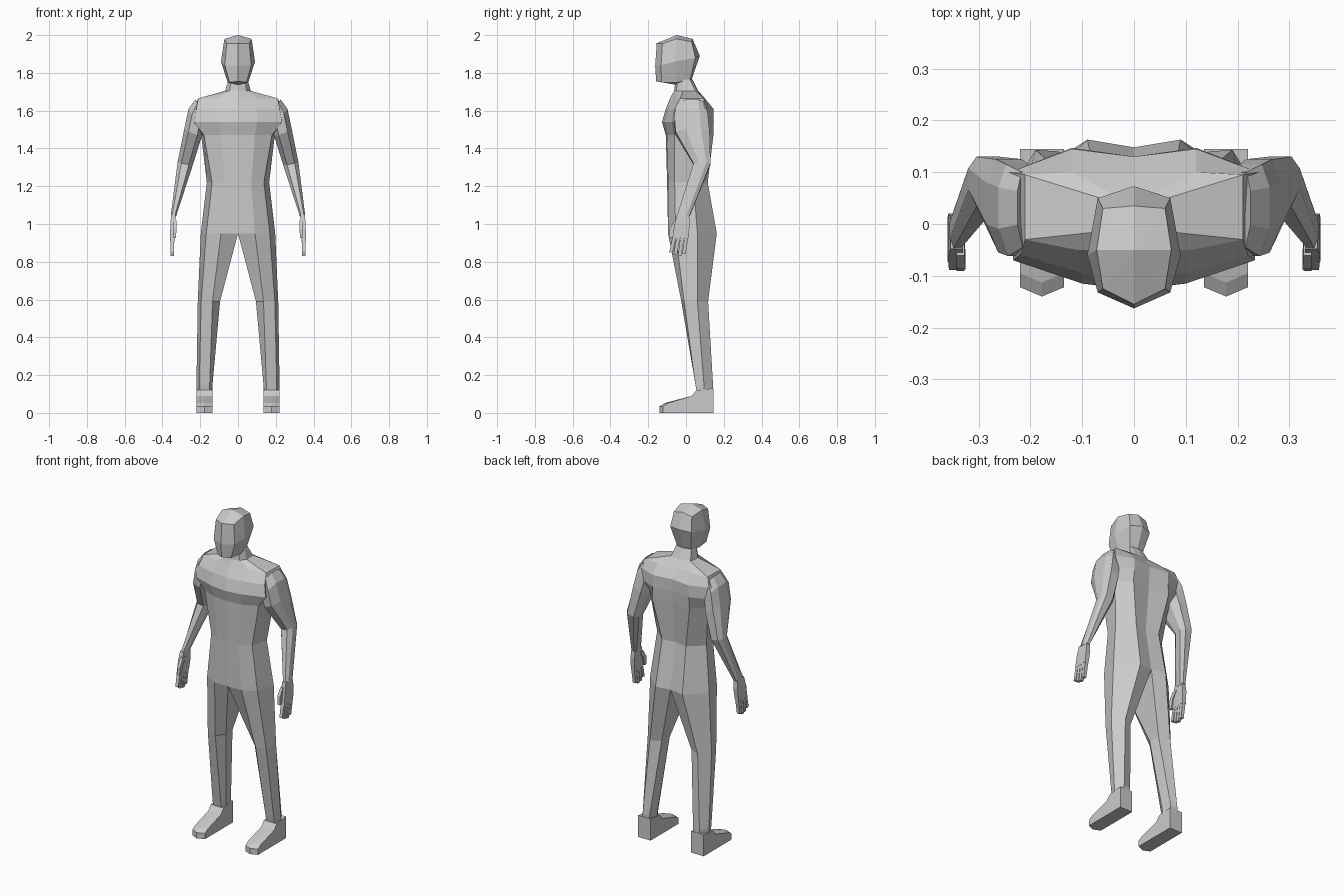
import bpy, bmesh


def loft(name, rings, start=None, end=None, caps=(True, True), mirror=False):
    """Skin closed rings of 3D points; ends are a cap, a tip point or open."""
    bm = bmesh.new()
    vr = [[bm.verts.new(p) for p in r] for r in rings]
    n = len(vr[0])
    for a, b in zip(vr, vr[1:]):
        for i in range(n):
            j = (i + 1) % n
            bm.faces.new((a[i], a[j], b[j], b[i]))
    for ring, tip, cap in ((vr[0], start, caps[0]), (vr[-1], end, caps[1])):
        if tip:
            t = bm.verts.new(tip)
            for i in range(n):
                bm.faces.new((ring[i], ring[(i + 1) % n], t))
        elif cap:
            bm.faces.new(ring)
    bmesh.ops.recalc_face_normals(bm, faces=bm.faces)
    me = bpy.data.meshes.new(name)
    bm.to_mesh(me)
    bm.free()
    ob = bpy.data.objects.new(name, me)
    bpy.context.collection.objects.link(ob)
    if mirror:
        ob.modifiers.new("mirror", 'MIRROR')
    return ob


def whole(half):
    """Complete a half ring running from front centre to back centre."""
    return half + [(-x, y, z) for x, y, z in half[-2:0:-1]]


def at(z, pts):
    return [(x, y, z) for x, y in pts]


def box_ring(x, y, z, rx, ry):
    return [(x - rx, y - ry, z), (x + rx, y - ry, z),
            (x + rx, y + ry, z), (x - rx, y + ry, z)]


def limb_ring(x0, x1, y0, y1, z0, z1):
    """Eight-sided ring, tilted from z0 at the inside to z1 at the outside."""
    pts = [(-1, -.4), (-.5, -1), (.5, -1), (1, -.4),
           (1, .5), (.6, 1), (-.5, 1), (-1, .5)]
    return [((x0 + x1) / 2 + u * (x1 - x0) / 2,
             (y0 + y1) / 2 + v * (y1 - y0) / 2,
             (z0 + z1) / 2 + u * (z1 - z0) / 2) for u, v in pts]


# Torso and neck
hip = at(.95, [(0, -.095), (.09, -.095), (.168, -.055),
               (.197, .06), (.09, .163), (0, .148)])
torso = [
    hip,
    at(1.22, [(0, -.10), (.07, -.095), (.137, -.06), (.165, .04), (.08, .115), (0, .10)]),
    at(1.47, [(0, -.107), (.09, -.10), (.18, -.06), (.195, .07), (.125, .145), (0, .125)]),
    at(1.54, [(0, -.127), (.10, -.115), (.233, -.07), (.24, .10), (.12, .147), (0, .13)]),
    at(1.61, [(0, -.107), (.10, -.095), (.22, -.06), (.24, .10), (.12, .145), (0, .13)]),
    at(1.665, [(0, -.085), (.11, -.05), (.21, -.03), (.21, .095), (.12, .10), (0, .097)]),
    at(1.705, [(0, -.063), (.045, -.05), (.068, -.015), (.065, .05), (.045, .06), (0, .065)]),
    at(1.765, [(0, -.055), (.035, -.045), (.05, -.015), (.05, .02), (.035, .03), (0, .035)]),
]
loft("torso", [whole(r) for r in torso], caps=(False, True))

# Head
head = [
    [(0, -.158, 1.755), (.045, -.13, 1.75), (.055, -.05, 1.75), (.045, .02, 1.76), (0, .03, 1.765)],
    [(0, -.163, 1.835), (.07, -.132, 1.84), (.09, -.06, 1.86), (.07, .05, 1.88), (0, .073, 1.89)],
    [(0, -.155, 1.957), (.06, -.125, 1.955), (.072, -.05, 1.98), (.06, .03, 1.965), (0, .035, 1.98)],
]
loft("head", [whole(r) for r in head], start=(0, -.04, 1.735), end=(0, -.05, 2.0))

# Legs
legs = [
    hip,
    at(.59, [(.095, .02), (.135, -.025), (.195, -.01), (.213, .06), (.16, .117), (.10, .09)]),
    at(.15, [(.135, .08), (.15, .05), (.205, .05), (.22, .095), (.19, .143), (.145, .14)]),
    at(.12, [(.137, .08), (.15, .055), (.205, .055), (.218, .095), (.19, .143), (.145, .14)]),
]
loft("legs", legs, caps=(False, True), mirror=True)

# Shoes: a side profile stepped across the foot, with a pointed middle
shoe = [(.145, 0), (.145, .13), (.055, .12), (.03, .09),
        (-.095, .052), (-.122, .035), (-.122, 0)]
loft("shoes", [[(x, y - (tip if y < -.05 else 0), z) for y, z in shoe]
               for x, tip in ((.135, 0), (.178, .018), (.22, 0))], mirror=True)

# Arms
arms = [(.185, .225, -.045, .10, 1.58, 1.66),
        (.185, .262, -.062, .115, 1.50, 1.61),
        (.193, .285, -.055, .125, 1.46, 1.50),
        (.24, .32, .04, .13, 1.31, 1.325),
        (.328, .356, -.048, .02, 1.04, 1.045)]
loft("arms", [limb_ring(*a) for a in arms], mirror=True)

# Hands
loft("palms", [box_ring(.342, -.016, 1.05, .012, .032),
               box_ring(.344, -.02, 1.0, .014, .04),
               box_ring(.348, -.03, .925, .012, .042)], mirror=True)
loft("thumbs", [box_ring(.335, -.045, 1.02, .008, .016),
                box_ring(.334, -.073, .975, .009, .014),
                box_ring(.336, -.082, .925, .007, .009)], mirror=True)
for i, tip_z in enumerate((.85, .835, .83, .84)):
    loft("fingers_%d" % (i + 1),
         [box_ring(.348, -.0615 + .021 * i, .93, .011, .01),
          box_ring(.348, -.08 + .023 * i, tip_z, .009, .009)], mirror=True)
